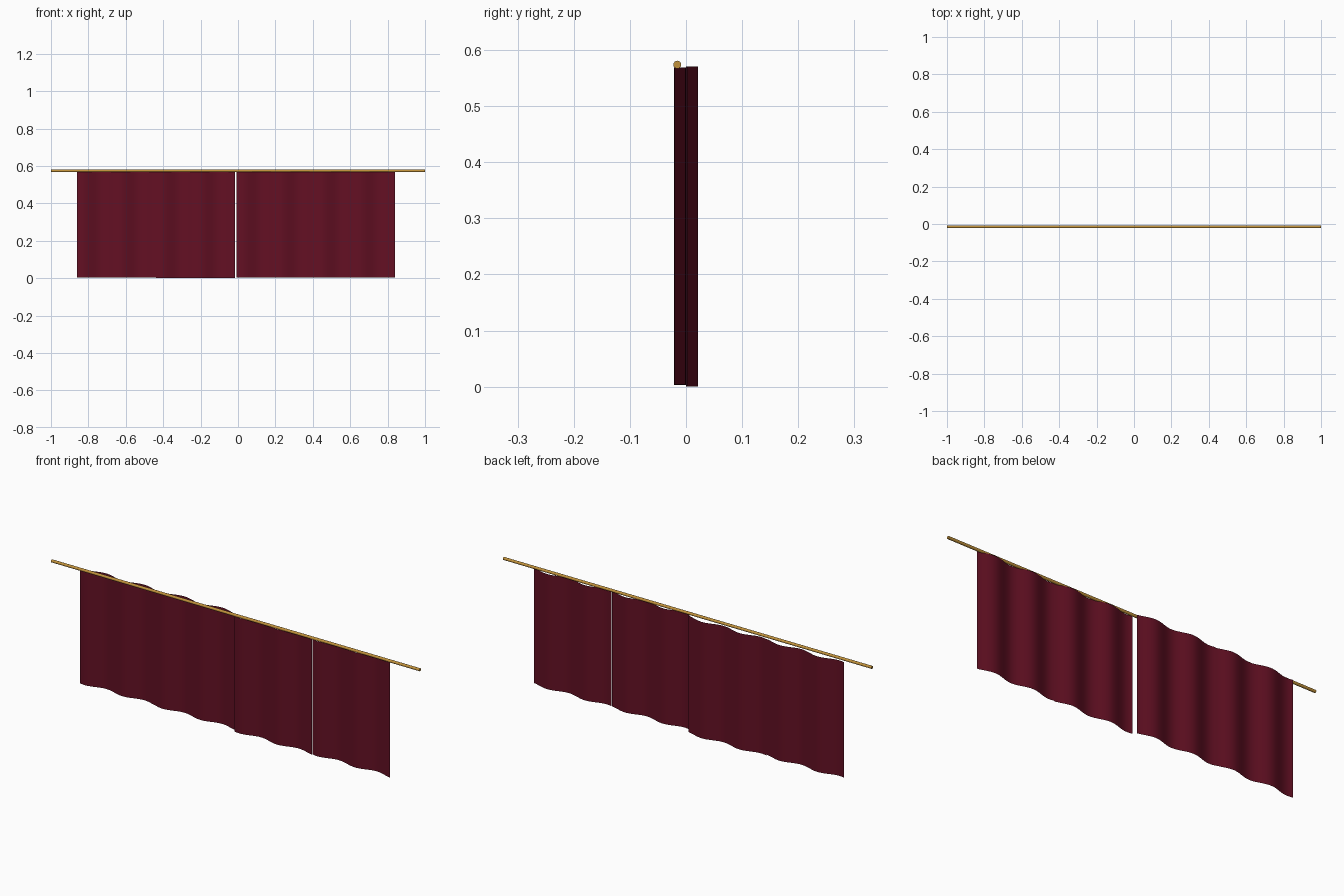
import bpy, bmesh, math

cube = bpy.data.objects.get("Cube")
if cube:
    bpy.data.objects.remove(cube, do_unlink=True)


def material(name, rgb):
    mat = bpy.data.materials.new(name)
    mat.use_nodes = True
    mat.diffuse_color = (*rgb, 1)
    mat.node_tree.nodes["Principled BSDF"].inputs["Base Color"].default_value = (*rgb, 1)
    return mat


burgundy = material("burgundy cloth", (0.125, 0.005, 0.017))
gold = material("gold metal", (0.54, 0.29, 0.045))

PANEL_WIDTH = 0.423
FOLD_PERIOD = 0.205
FOLD_DEPTH = 0.0108
STEPS = 48


def curtain_panel(name, x_start, y_mid, bottom, top):
    """A single thin sheet of cloth with soft vertical folds."""
    bm = bmesh.new()
    previous = None
    for i in range(STEPS + 1):
        u = PANEL_WIDTH * i / STEPS
        y = y_mid - FOLD_DEPTH * math.cos(math.tau * (u - 0.03) / FOLD_PERIOD)
        pair = [bm.verts.new((x_start + u, y, z)) for z in (bottom, top)]
        if previous:
            bm.faces.new((previous[0], pair[0], pair[1], previous[1])).smooth = True
        previous = pair
    mesh = bpy.data.meshes.new(name)
    bm.to_mesh(mesh)
    bm.free()
    mesh.materials.append(burgundy)
    obj = bpy.data.objects.new(name, mesh)
    bpy.context.collection.objects.link(obj)


# Two pairs of panels; the right pair hangs behind the left pair
curtain_panel("right_outer_curtain", -0.862, 0.011, 0.003, 0.570)
curtain_panel("right_inner_curtain", -0.439, 0.011, 0.0, 0.571)
curtain_panel("left_inner_curtain", -0.007, -0.011, 0.003, 0.569)
curtain_panel("left_outer_curtain", 0.416, -0.011, 0.004, 0.569)

# Rod along the top
bpy.ops.mesh.primitive_cylinder_add(vertices=16, radius=0.007, depth=2,
                                    location=(0, -0.0155, 0.574),
                                    rotation=(0, math.pi / 2, 0))
rod = bpy.context.object
rod.name = "curtain_rod"
rod.data.materials.append(gold)
bpy.ops.object.shade_smooth_by_angle()
